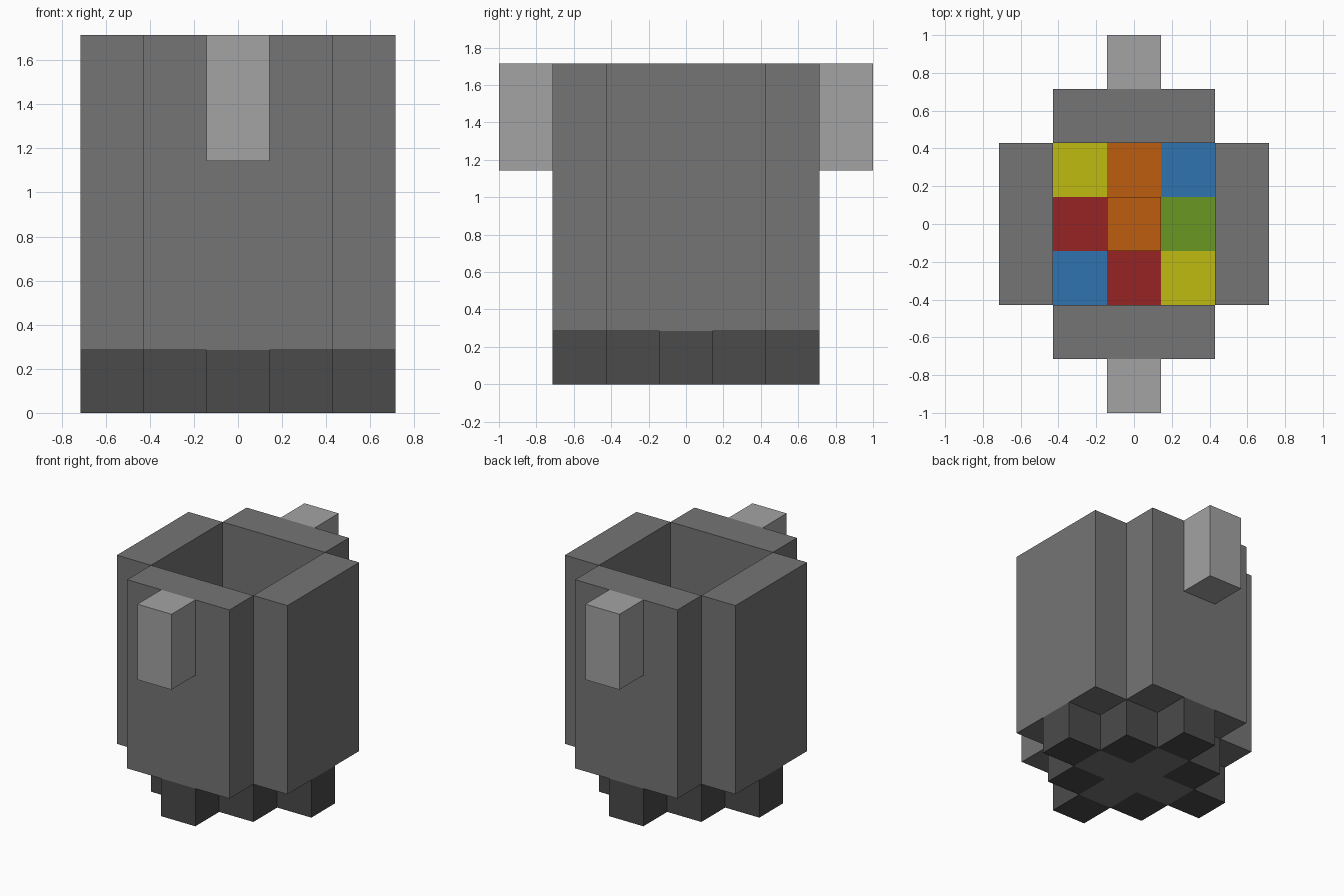
import bpy
import bmesh
from mathutils import Vector

default = bpy.data.objects.get("Cube")
if default:
    bpy.data.objects.remove(default, do_unlink=True)

U = 2 / 7  # edge of one block


def make_material(name, rgb):
    mat = bpy.data.materials.new(name)
    mat.use_nodes = True
    color = (*rgb, 1.0)
    mat.diffuse_color = color
    bsdf = next(n for n in mat.node_tree.nodes if n.type == 'BSDF_PRINCIPLED')
    bsdf.inputs["Base Color"].default_value = color
    return mat


MATS = {name: make_material(name, rgb) for name, rgb in {
    "mid grey": (0.178, 0.178, 0.178),
    "dark grey": (0.069, 0.069, 0.069),
    "light grey": (0.366, 0.366, 0.366),
    "yellow": (0.521, 0.497, 0.005),
    "orange": (0.515, 0.109, 0.005),
    "blue": (0.027, 0.174, 0.434),
    "green": (0.144, 0.310, 0.016),
    "red": (0.310, 0.017, 0.017),
}.items()}


def box(name, x, y, z0, z1, mat, sx=1, sy=1):
    """Box centred on block (x, y), from z0 to z1, all measured in blocks."""
    bm = bmesh.new()
    bmesh.ops.create_cube(bm, size=1)
    size = Vector((sx, sy, z1 - z0))
    centre = Vector((x, y, (z0 + z1) / 2))
    for v in bm.verts:
        v.co = (v.co * size + centre) * U
    mesh = bpy.data.meshes.new(name)
    bm.to_mesh(mesh)
    bm.free()
    mesh.materials.append(MATS[mat])
    obj = bpy.data.objects.new(name, mesh)
    bpy.context.collection.objects.link(obj)
    return obj


# Walls and handles, mirrored across the centre
for s, y_side, x_side in ((-1, "front", "right"), (1, "back", "left")):
    box(f"{y_side}_wall", 0, 2 * s, 1, 6, "mid grey", sx=3)
    box(f"{x_side}_wall", 2 * s, 0, 1, 6, "mid grey", sy=3)
    box(f"{y_side}_handle", 0, 3 * s, 4, 6, "light grey")

# Cross-shaped bottom
box("bottom_bar", 0, 0, 0, 1, "mid grey", sx=3)
for y, side in ((-1, "front"), (1, "back")):
    box(f"{side}_bottom_block", 0, y, 0, 1, "mid grey")

# Ring of dark base blocks around the cross
for x in range(-2, 3):
    for y in range(-2, 3):
        if abs(x) + abs(y) == 2:
            box("base_block", x, y, 0, 1, "dark grey")

# Coloured contents, rows from back to front
rows = (("yellow", "orange", "blue"),
        ("red", "orange", "green"),
        ("blue", "red", "yellow"))
for r, row in enumerate(rows):
    for c, color in enumerate(row):
        x, y = c - 1, 1 - r
        top = 3 if x == y == 0 else 2
        box(f"{color}_content_block", x, y, 1, top, color)
